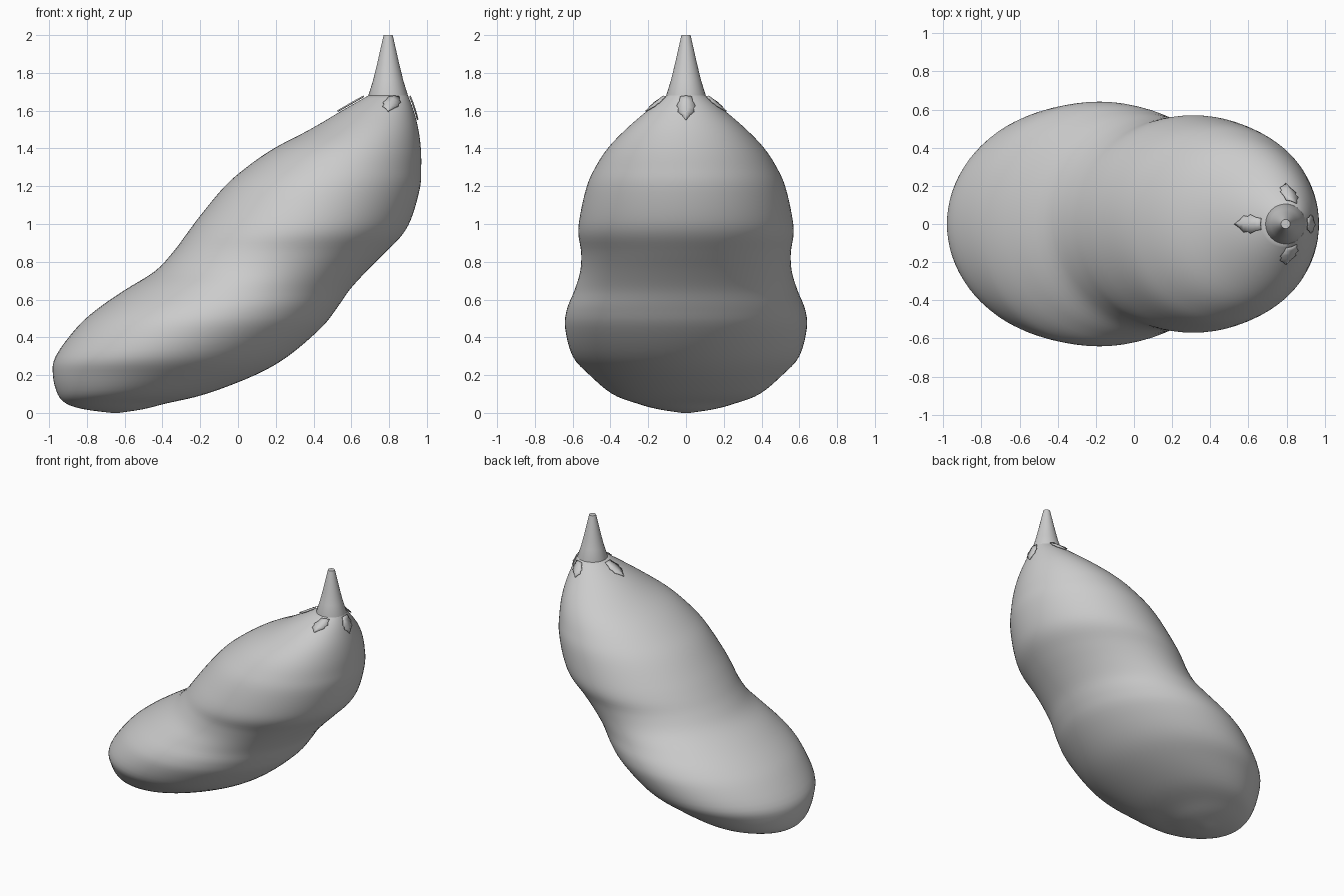
import bpy, bmesh, math

if "Cube" in bpy.data.objects:
    bpy.data.objects.remove(bpy.data.objects["Cube"])

grey = bpy.data.materials.new("plain grey")
grey.diffuse_color = (0.6, 0.6, 0.6, 1)
grey.use_nodes = True
grey.node_tree.nodes["Principled BSDF"].inputs["Base Color"].default_value = grey.diffuse_color

# Body profile: height, left x, right x, half depth
PROFILE = [
    (0.0, -.67, -.63, .02), (.02, -.82, -.50, .15), (.05, -.91, -.38, .26),
    (.10, -.955, -.17, .39), (.20, -.98, .09, .51), (.30, -.965, .265, .60),
    (.45, -.855, .44, .64), (.55, -.745, .52, .63), (.65, -.60, .59, .59),
    (.75, -.44, .68, .56), (.85, -.345, .78, .555), (.95, -.27, .875, .57),
    (1.05, -.195, .925, .56), (1.2, -.07, .965, .525), (1.3, .045, .97, .48),
    (1.4, .19, .968, .415), (1.5, .38, .955, .32), (1.6, .55, .93, .205),
    (1.68, .69, .90, .105)]


def spline(rows, steps):
    """Catmull-Rom smoothing of the profile rows."""
    out = []
    for i in range(len(rows) - 1):
        p = [rows[max(0, min(len(rows) - 1, i + k))] for k in (-1, 0, 1, 2)]
        for s in range(steps):
            t = s / steps
            out.append([.5 * (2 * b + (c - a) * t + (2 * a - 5 * b + 4 * c - d) * t * t
                              + (3 * b - a - 3 * c + d) * t ** 3) for a, b, c, d in zip(*p)])
    return out + [list(rows[-1])]


def finish(name, bm, angle=40):
    bmesh.ops.recalc_face_normals(bm, faces=bm.faces)
    me = bpy.data.meshes.new(name)
    bm.to_mesh(me)
    bm.free()
    me.materials.append(grey)
    ob = bpy.data.objects.new(name, me)
    bpy.context.collection.objects.link(ob)
    bpy.ops.object.select_all(action='DESELECT')
    ob.select_set(True)
    bpy.context.view_layer.objects.active = ob
    bpy.ops.object.shade_smooth_by_angle(angle=math.radians(angle))
    return ob


def loft(name, rows, n):
    """Skin horizontal oval rings, capped at both ends."""
    bm = bmesh.new()
    rings = []
    for z, l, r, d in rows:
        rings.append([bm.verts.new(((l + r) / 2 + (r - l) / 2 * math.cos(2 * math.pi * k / n),
                                    d * math.sin(2 * math.pi * k / n), z)) for k in range(n)])
    for a, b in zip(rings, rings[1:]):
        for k in range(n):
            j = (k + 1) % n
            bm.faces.new((a[k], a[j], b[j], b[k]))
    bm.faces.new(rings[0])
    bm.faces.new(rings[-1])
    return finish(name, bm)


BODY = spline(PROFILE, 4)
loft("fruit_body", BODY, 80)

# Tapered stem
STEM = [(1.67, .105), (1.68, .105), (1.76, .08), (1.85, .058), (1.93, .04), (2.0, .024)]
loft("stem", [(z, .795 - r, .795 + r, r) for z, r in STEM], 32)


def on_body(angle, z):
    """Point on the fruit surface, ring centre and radius there."""
    for a, b in zip(BODY, BODY[1:]):
        if a[0] <= z <= b[0]:
            t = (z - a[0]) / (b[0] - a[0])
            _, l, r, d = [u + (v - u) * t for u, v in zip(a, b)]
            break
    return ((l + r) / 2 + (r - l) / 2 * math.cos(angle), d * math.sin(angle))


# Small jagged leaves lying on the shoulder around the stem
WIDTHS = [(0, .03), (.2, .036), (.4, .05), (.5, .04), (.65, .044), (.8, .022), (1, .002)]


def leaf(name, deg, tip_z):
    ang = math.radians(deg)
    bm = bmesh.new()
    rows = []
    for t, w in WIDTHS:
        z = 1.67 + (tip_z - 1.67) * t
        x, y = on_body(ang, z)
        row = []
        for s in (-1, 0, 1):
            lift = .010 if s == 0 else .006
            row.append(bm.verts.new((x - s * w * math.sin(ang) + lift * math.cos(ang),
                                     y + s * w * math.cos(ang) + lift * math.sin(ang),
                                     z + lift)))
        rows.append(row)
    for a, b in zip(rows, rows[1:]):
        for k in (0, 1):
            bm.faces.new((a[k], a[k + 1], b[k + 1], b[k]))
    bmesh.ops.recalc_face_normals(bm, faces=bm.faces)
    if sum(f.normal.z for f in bm.faces) < 0:
        bmesh.ops.reverse_faces(bm, faces=bm.faces)
    ob = finish(name, bm)
    sol = ob.modifiers.new("thickness", 'SOLIDIFY')
    sol.thickness = .004
    return ob


for name, deg, tip in (("leaf_right", 0, 1.545), ("leaf_back", 72, 1.59),
                       ("leaf_left", 180, 1.59), ("leaf_front", -72, 1.59)):
    leaf(name, deg, tip)
